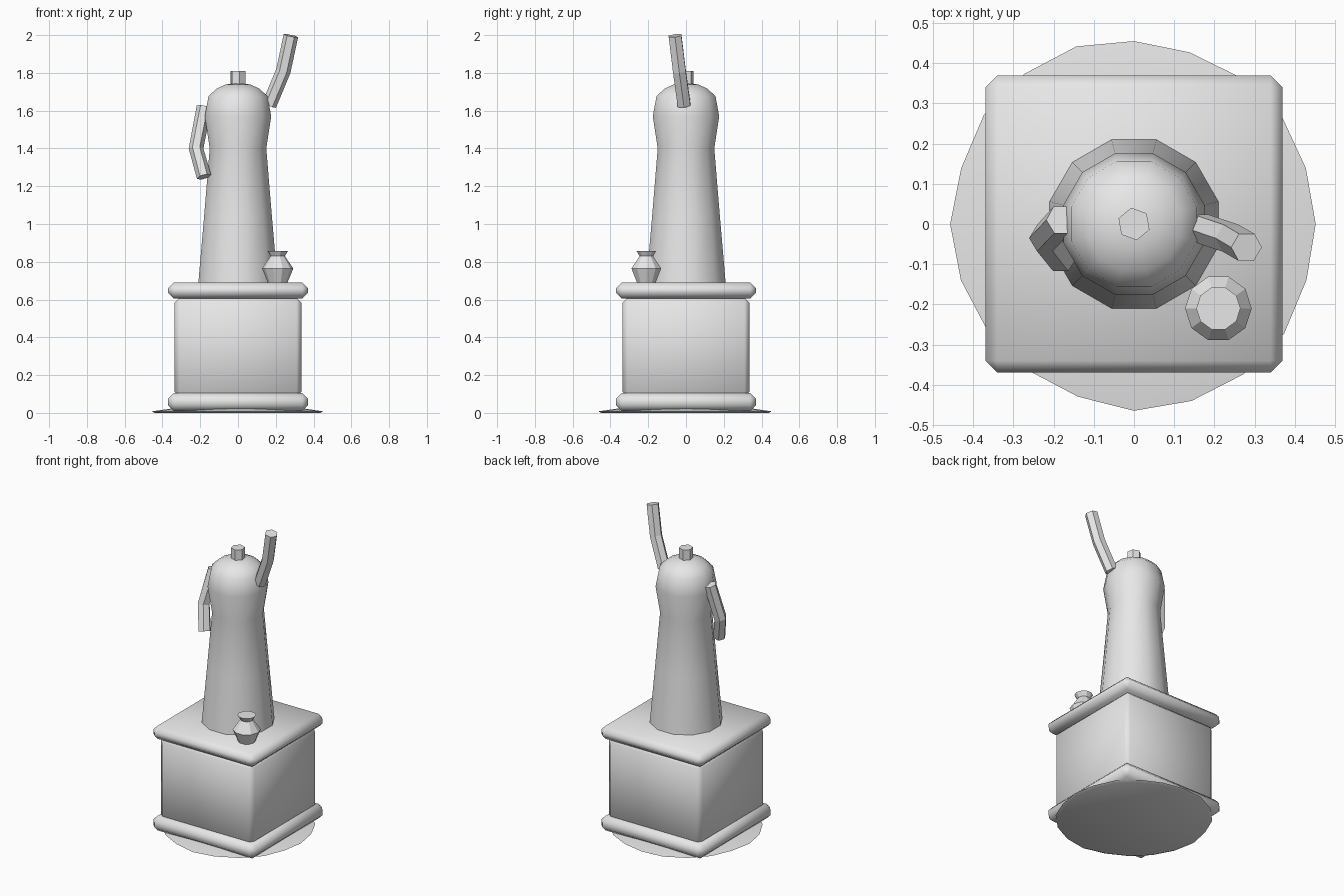
import bpy
import bmesh
import math
import random
from mathutils import Vector

random.seed(4)
cube = bpy.data.objects.get("Cube")
if cube:
    bpy.data.objects.remove(cube, do_unlink=True)

# Single stone colour
stone = bpy.data.materials.new("stone grey")
stone.use_nodes = True
stone.diffuse_color = (0.8, 0.8, 0.8, 1)
stone.node_tree.nodes["Principled BSDF"].inputs["Base Color"].default_value = (0.8, 0.8, 0.8, 1)


def add_object(name, bm, smooth_angle=None):
    bmesh.ops.recalc_face_normals(bm, faces=bm.faces[:])
    mesh = bpy.data.meshes.new(name)
    bm.to_mesh(mesh)
    bm.free()
    mesh.materials.append(stone)
    obj = bpy.data.objects.new(name, mesh)
    bpy.context.collection.objects.link(obj)
    if smooth_angle:
        bpy.ops.object.select_all(action="DESELECT")
        obj.select_set(True)
        bpy.context.view_layer.objects.active = obj
        bpy.ops.object.shade_smooth_by_angle(angle=math.radians(smooth_angle))
    return obj


def skin_rings(bm, rings):
    """Join equal rings of vertices with quads and cap both ends."""
    for low, high in zip(rings, rings[1:]):
        n = len(low)
        for i in range(n):
            j = (i + 1) % n
            bm.faces.new((low[i], low[j], high[j], high[i]))
    bm.faces.new(rings[0])
    bm.faces.new(rings[-1])


def lathe(name, profile, sides, centre=(0, 0), turn=0.0, smooth_angle=None, wobble=0.0):
    """Turn a list of (radius, height) pairs around an upright axis."""
    bm = bmesh.new()
    shift = [1 + random.uniform(-wobble, wobble) for _ in range(sides)]
    rings = []
    for radius, z in profile:
        ring = []
        for i in range(sides):
            a = turn + math.tau * i / sides
            r = radius * shift[i]
            ring.append(bm.verts.new((centre[0] + r * math.cos(a), centre[1] + r * math.sin(a), z)))
        rings.append(ring)
    skin_rings(bm, rings)
    return add_object(name, bm, smooth_angle)


def block(name, half, bottom, top, bevel):
    """Square block with chamfered, softly shaded edges."""
    bm = bmesh.new()
    bmesh.ops.create_cube(bm, size=1)
    for v in bm.verts:
        v.co = Vector((v.co.x * 2 * half, v.co.y * 2 * half, top if v.co.z > 0 else bottom))
    bmesh.ops.bevel(bm, geom=bm.edges[:], offset=bevel, segments=1, affect="EDGES")
    return add_object(name, bm, 60)


def limb(name, points, radius, sides=6):
    """Flat sided tube along a bent path."""
    bm = bmesh.new()
    pts = [Vector(p) for p in points]
    rings = []
    for k, p in enumerate(pts):
        before = pts[max(k - 1, 0)]
        after = pts[min(k + 1, len(pts) - 1)]
        along = (after - before).normalized()
        across = along.cross(Vector((0, 1, 0))).normalized()
        other = along.cross(across)
        rings.append([
            bm.verts.new(p + radius * (math.cos(a) * across + math.sin(a) * other))
            for a in (math.tau * i / sides for i in range(sides))
        ])
    skin_rings(bm, rings)
    return add_object(name, bm)


# Uneven ground patch
lathe("ground_patch", [(0.44, 0), (0.457, 0.008), (0.36, 0.022), (0.15, 0.028)],
      20, smooth_angle=40, wobble=0.02)

# Pedestal
block("pedestal_foot", 0.37, 0.01, 0.105, 0.03)
block("pedestal_body", 0.335, 0.085, 0.61, 0.025)
block("pedestal_cap", 0.37, 0.605, 0.69, 0.03)

# Robed figure with domed head, and its finial
lathe("robed_figure",
      [(0.218, 0.68), (0.185, 1.05), (0.155, 1.40), (0.182, 1.57),
       (0.162, 1.675), (0.12, 1.715), (0.07, 1.738), (0.02, 1.745)],
      12, turn=math.radians(15), smooth_angle=60)
lathe("head_finial", [(0.041, 1.72), (0.041, 1.81)], 6, turn=math.radians(40))

# Arms: one raised, one hanging
limb("left_arm", [(0.165, -0.01, 1.63), (0.24, -0.035, 1.81), (0.28, -0.058, 1.997)], 0.039)
limb("right_arm", [(-0.18, 0.01, 1.62), (-0.222, -0.035, 1.40), (-0.18, -0.085, 1.25)], 0.039)

# Small urn on the pedestal corner
lathe("urn", [(0.05, 0.685), (0.083, 0.765), (0.038, 0.83), (0.055, 0.858)],
      10, centre=(0.21, -0.21))
